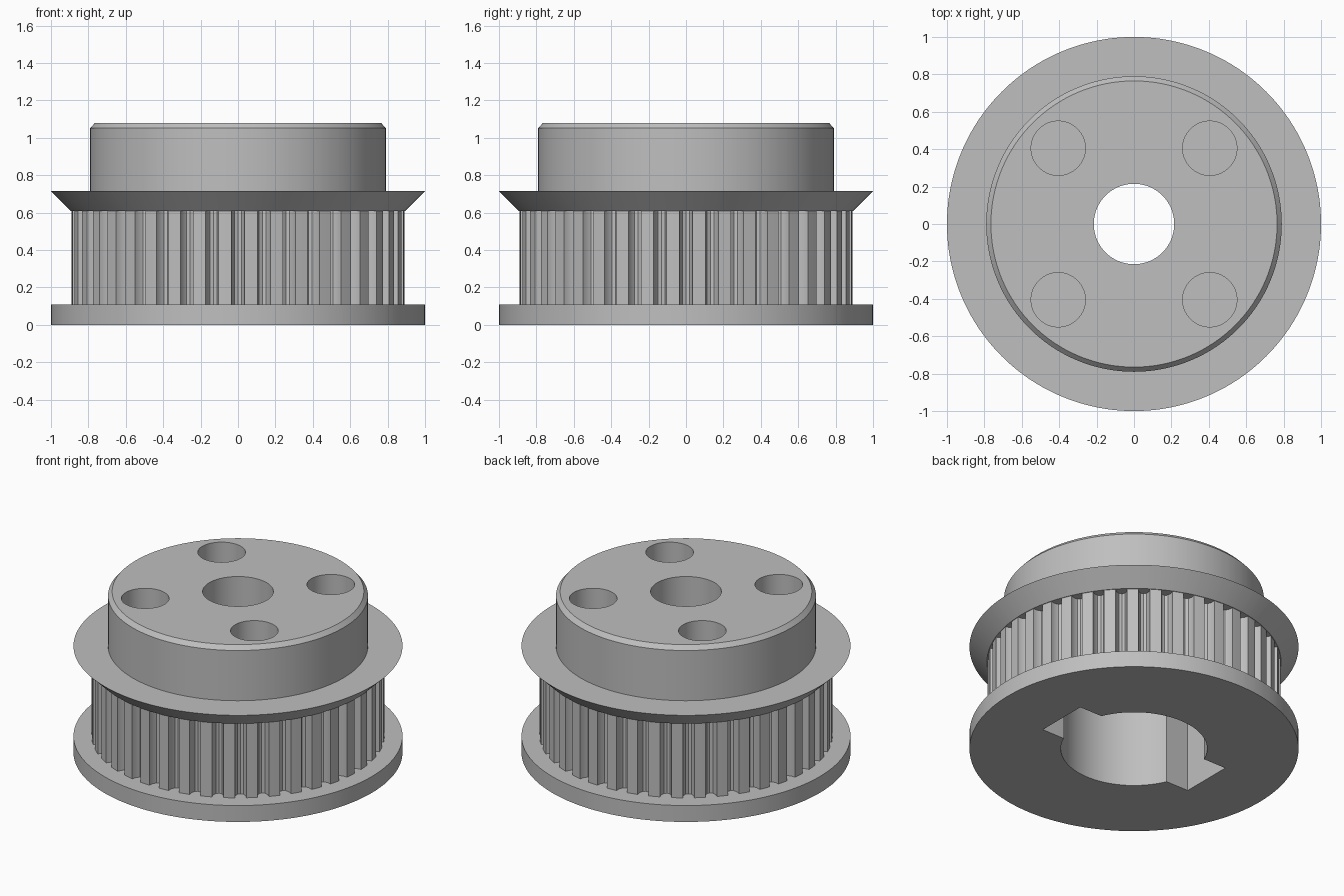
import bpy
import bmesh
from math import cos, sin, tau, pi

old = bpy.data.objects.get("Cube")
if old:
    bpy.data.objects.remove(old, do_unlink=True)

TEETH = 40
TIP = 0.89
# One groove and one land: position along the pitch, depth below the tip
GROOVE = [(-0.25, 0), (-0.23, 0.03), (-0.14, 0.052), (0, 0.06),
          (0.14, 0.052), (0.23, 0.03), (0.25, 0), (0.5, 0)]

grey = bpy.data.materials.new("machined grey")
grey.use_nodes = True
colour = (0.52, 0.52, 0.52, 1)
grey.diffuse_color = colour
grey.node_tree.nodes["Principled BSDF"].inputs["Base Color"].default_value = colour


def new_object(name, bm):
    bmesh.ops.recalc_face_normals(bm, faces=bm.faces)
    mesh = bpy.data.meshes.new(name)
    bm.to_mesh(mesh)
    bm.free()
    mesh.materials.append(grey)
    obj = bpy.data.objects.new(name, mesh)
    bpy.context.collection.objects.link(obj)
    return obj


def cylinder(name, radius, low, high, x=0, y=0, sides=96):
    bm = bmesh.new()
    bmesh.ops.create_cone(bm, cap_ends=True, segments=sides, radius1=radius,
                          radius2=radius, depth=high - low)
    bmesh.ops.translate(bm, verts=bm.verts, vec=(x, y, (low + high) / 2))
    return new_object(name, bm)


def box(name, size, centre):
    bm = bmesh.new()
    bmesh.ops.create_cube(bm, size=1)
    bmesh.ops.scale(bm, verts=bm.verts, vec=size)
    bmesh.ops.translate(bm, verts=bm.verts, vec=centre)
    return new_object(name, bm)


# Pulley body: stacked rings, None marks the toothed rings
profile = [(1, 0), (1, 0.11), (None, 0.11), (None, 0.61), (TIP + 0.004, 0.61),
           (1, 0.715), (0.79, 0.715), (0.79, 1.052), (0.765, 1.08)]
steps = [((k + f) * tau / TEETH, d) for k in range(TEETH) for f, d in GROOVE]

bm = bmesh.new()
rings = []
for radius, z in profile:
    ring = []
    for angle, depth in steps:
        r = TIP - depth if radius is None else radius
        ring.append(bm.verts.new((r * cos(angle), r * sin(angle), z)))
    rings.append(ring)
count = len(steps)
for a, b in zip(rings, rings[1:]):
    for i in range(count):
        j = (i + 1) % count
        bm.faces.new((a[i], a[j], b[j], b[i]))
bm.faces.new(rings[0][::-1])
bm.faces.new(rings[-1])
pulley = new_object("toothed_pulley", bm)

# Bore, wide lower recess with two keyways, and four blind holes
cutters = [
    cylinder("recess_cutter", 0.445, -0.1, 0.62),
    box("keyway_cutter", (1.15, 0.355, 0.72), (0, 0, 0.26)),
    cylinder("bore_cutter", 0.215, 0.3, 1.2),
]
for k in range(4):
    angle = pi / 4 + k * pi / 2
    cutters.append(cylinder("hole_cutter", 0.145, 0.74, 1.2,
                            0.573 * cos(angle), 0.573 * sin(angle), 64))

bpy.context.view_layer.objects.active = pulley
for cutter in cutters:
    cutter.hide_render = True
    mod = pulley.modifiers.new("cut", "BOOLEAN")
    mod.operation = "DIFFERENCE"
    mod.solver = "EXACT"
    mod.object = cutter
    bpy.ops.object.modifier_apply(modifier=mod.name)
    bpy.data.objects.remove(cutter, do_unlink=True)

# Smooth round walls, crisp machined edges
bpy.ops.object.select_all(action="DESELECT")
pulley.select_set(True)
bpy.ops.object.shade_smooth_by_angle(angle=pi / 6)
